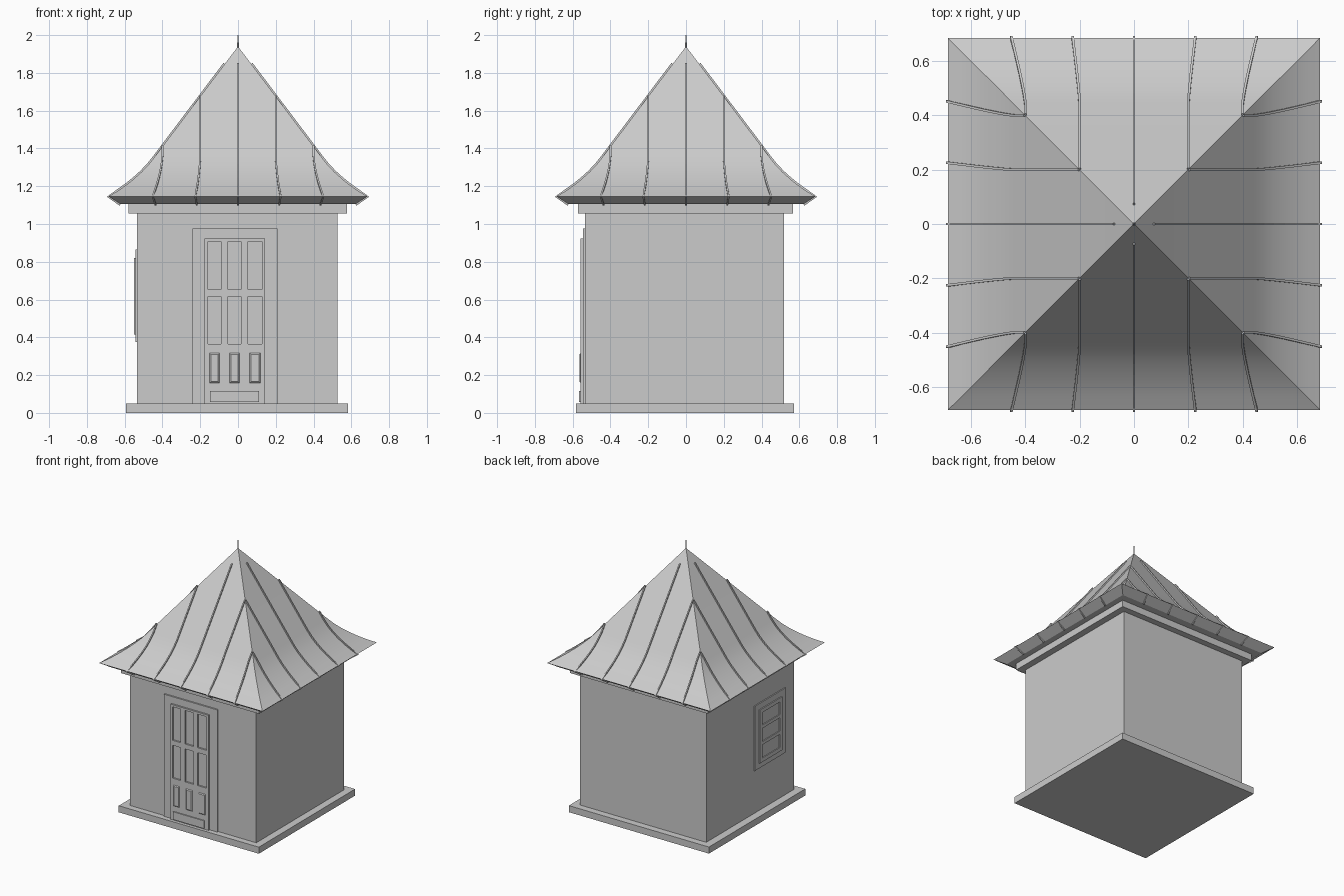
import bpy, bmesh, math
from mathutils import Matrix, Vector

cube = bpy.data.objects.get("Cube")
if cube:
    bpy.data.objects.remove(cube, do_unlink=True)

grey = bpy.data.materials.new("light_grey")
grey.use_nodes = True
grey.diffuse_color = (0.6, 0.6, 0.6, 1)
grey.node_tree.nodes["Principled BSDF"].inputs["Base Color"].default_value = (0.6, 0.6, 0.6, 1)


def finish(name, bm, smooth=False):
    bmesh.ops.recalc_face_normals(bm, faces=bm.faces)
    mesh = bpy.data.meshes.new(name)
    bm.to_mesh(mesh)
    bm.free()
    mesh.materials.append(grey)
    ob = bpy.data.objects.new(name, mesh)
    bpy.context.collection.objects.link(ob)
    if smooth:
        bpy.ops.object.select_all(action='DESELECT')
        ob.select_set(True)
        bpy.context.view_layer.objects.active = ob
        bpy.ops.object.shade_smooth_by_angle(angle=math.radians(25))
    return ob


def box(name, x, y, z, turn=0, taper=0):
    """Box from ranges; taper shrinks the front (-y) face; turn is about z."""
    bm = bmesh.new()
    bmesh.ops.create_cube(bm, size=1)
    for v in bm.verts:
        shrink = taper if v.co.y < 0 else 0
        v.co = [(a + b) / 2 + c * (b - a - s) for (a, b), c, s in
                zip((x, y, z), v.co, (2 * shrink, 0, 2 * shrink))]
    bm.transform(Matrix.Rotation(turn, 4, 'Z'))
    return finish(name, bm)


def paned_plate(name, xs, zs, front, back, depth, turn=0):
    """Slab whose odd grid cells are sunk panes."""
    bm = bmesh.new()
    grid = [[bm.verts.new((x, front, z)) for z in zs] for x in xs]
    panes = []
    for i in range(len(xs) - 1):
        for j in range(len(zs) - 1):
            f = bm.faces.new((grid[i][j], grid[i + 1][j], grid[i + 1][j + 1], grid[i][j + 1]))
            if i % 2 and j % 2:
                panes.append(f)
    rim = [e for e in bm.edges if e.is_boundary]
    sides = bmesh.ops.extrude_edge_only(bm, edges=rim)["geom"]
    bmesh.ops.translate(bm, vec=(0, back - front, 0),
                        verts=[g for g in sides if isinstance(g, bmesh.types.BMVert)])
    for f in bmesh.ops.extrude_discrete_faces(bm, faces=panes)["faces"]:
        bmesh.ops.translate(bm, vec=(0, depth, 0), verts=f.verts)
    bm.transform(Matrix.Rotation(turn, 4, 'Z'))
    return finish(name, bm)


# Masonry body
WALL = -0.534
box("base_slab", (-0.593, 0.582), (-0.582, 0.572), (0, 0.05))
box("walls", (WALL, 0.527), (WALL, 0.52), (0.05, 1.06))
box("cornice", (-0.58, 0.577), (-0.572, 0.567), (1.055, 1.106))

# Door
box("door_frame", (-0.24, 0.208), (-0.545, -0.5), (0.05, 0.976))
columns = [-0.159, -0.09, -0.053, 0.016, 0.053, 0.127]
paned_plate("door_leaf", [-0.177] + columns + [0.143],
            [0.05, 0.366, 0.615, 0.653, 0.907, 0.923], -0.558, -0.54, 0.012)
for left, right in zip(columns[::2], columns[1::2]):
    box("door_lower_panel", (left, right), (-0.564, -0.55), (0.15, 0.325), taper=0.015)
box("door_kick_plate", (-0.148, 0.111), (-0.566, -0.55), (0.058, 0.117))

# Window on the side wall
quarter = -math.pi / 2
box("window_frame", (0.05, 0.42), (-0.542, -0.5), (0.375, 0.865), quarter)
paned_plate("window_sash", [0.1, 0.13, 0.34, 0.37],
            [0.415, 0.445, 0.545, 0.57, 0.67, 0.695, 0.79, 0.82],
            -0.55, -0.538, 0.007, quarter)

# Roof profile as (distance from centre, height), from apex to under the eave
APEX, EAVE = 1.94, 0.685
flare = [(0.44, 1.357), (0.475, 1.313), (0.51, 1.276), (0.55, 1.24), (0.59, 1.208),
         (0.635, 1.176), (EAVE, 1.146)]
soffit = (0.622, 1.105)

bm = bmesh.new()
tip = bm.verts.new((0, 0, APEX))
rings = [[bm.verts.new((a * d, b * d, z)) for a, b in ((-1, -1), (1, -1), (1, 1), (-1, 1))]
         for d, z in flare + [soffit]]
for k in range(4):
    n = (k + 1) % 4
    bm.faces.new((tip, rings[0][k], rings[0][n]))
    for upper, lower in zip(rings, rings[1:]):
        bm.faces.new((upper[k], lower[k], lower[n], upper[n]))
bm.faces.new(rings[-1])
finish("roof", bm, smooth=True)


def seam(bm, x, turn):
    """Standing seam running from the hip down to the eave and under it."""
    start = max(abs(x), 0.07)
    slope = (APEX - flare[0][1]) / flare[0][0]
    path = [(start, APEX - slope * start)] + [p for p in flare if p[0] > start] + [soffit]
    rows = []
    for i, (d, z) in enumerate(path):
        a, b = path[max(i - 1, 0)], path[min(i + 1, len(path) - 1)]
        normal = Vector((a[1] - b[1], b[0] - a[0])).normalized() * 0.009
        spread = 1 + 0.13 * max(0, (d - 0.44) / (EAVE - 0.44)) ** 1.2
        rows.append([bm.verts.new(turn @ Vector((x * spread + side * 0.0045,
                                                 -d - normal.x * s, z + normal.y * s)))
                     for side, s in ((-1, -0.5), (-1, 1), (1, 1), (1, -0.5))])
    for r, q in zip(rows, rows[1:]):
        for k in range(4):
            n = (k + 1) % 4
            bm.faces.new((r[k], r[n], q[n], q[k]))
    bm.faces.new(rows[0])
    bm.faces.new(rows[-1])


for k, name in enumerate(("front", "left", "back", "right")):
    bm = bmesh.new()
    for x in (-0.4, -0.2, 0, 0.2, 0.4):
        seam(bm, x, Matrix.Rotation(k * math.pi / 2, 3, 'Z'))
    finish(name + "_roof_seams", bm)

# Finial needle
bm = bmesh.new()
bmesh.ops.create_cone(bm, cap_ends=True, segments=8, radius1=0.006, radius2=0.002, depth=0.08,
                      matrix=Matrix.Translation((0, 0, 1.96)))
finish("roof_finial", bm)
